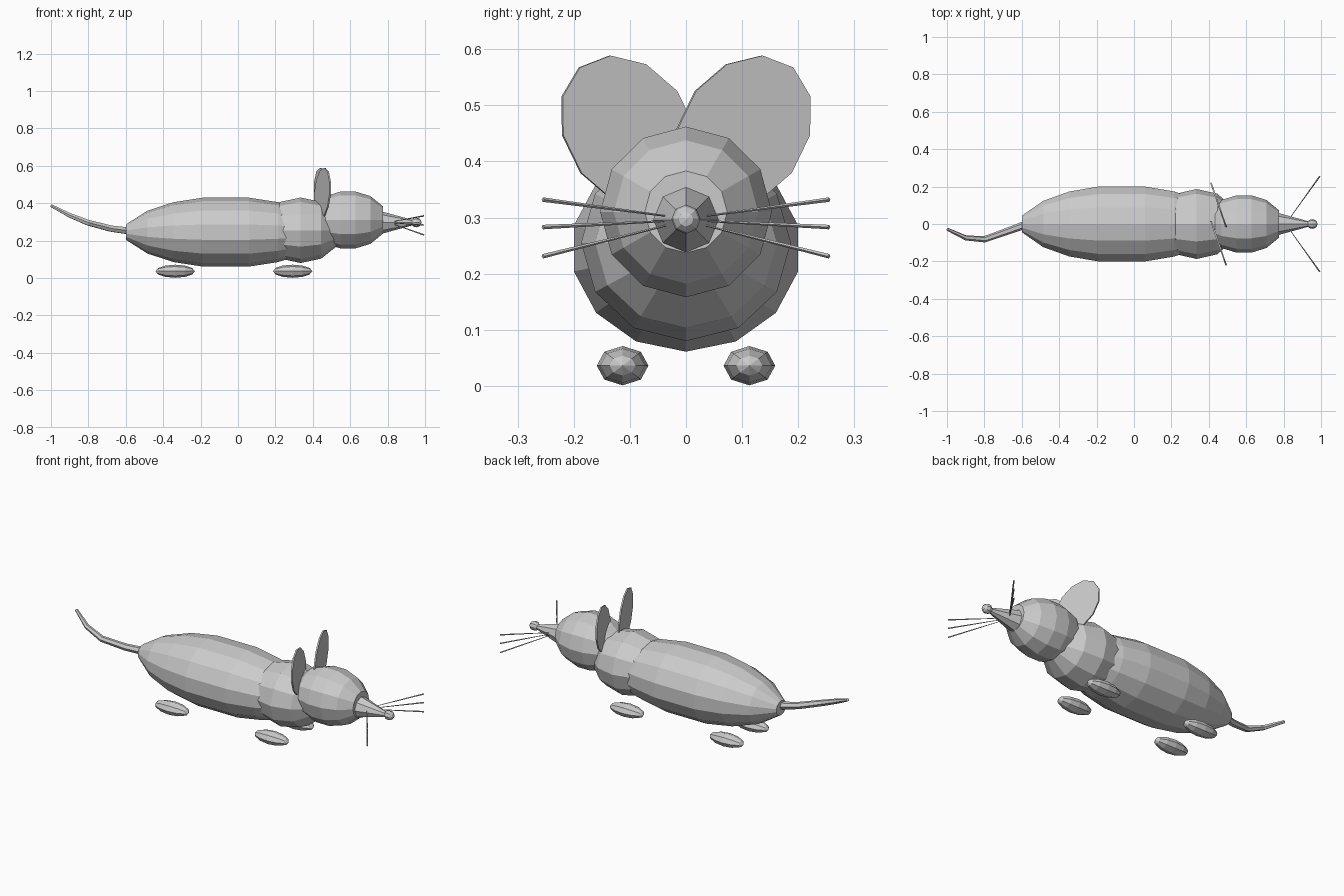
import bpy, bmesh, math
from mathutils import Vector, Matrix

if "Cube" in bpy.data.objects:
    bpy.data.objects.remove(bpy.data.objects["Cube"])


def finish(name, bm):
    bmesh.ops.recalc_face_normals(bm, faces=bm.faces)
    me = bpy.data.meshes.new(name)
    bm.to_mesh(me)
    bm.free()
    ob = bpy.data.objects.new(name, me)
    bpy.context.collection.objects.link(ob)
    return ob


def lathe(name, profile, ry, rz, y, z, sides):
    """Faceted form turned around the x axis; profile = (x, radius factor)."""
    bm = bmesh.new()
    rings = []
    for x, r in profile:
        rings.append([bm.verts.new((x, y + ry * r * math.sin(math.tau * i / sides),
                                    z + rz * r * math.cos(math.tau * i / sides)))
                      for i in range(sides)])
    for a, b in zip(rings, rings[1:]):
        for i in range(sides):
            j = (i + 1) % sides
            bm.faces.new((a[i], a[j], b[j], b[i]))
    bm.faces.new(rings[0])
    bm.faces.new(rings[-1])
    return finish(name, bm)


def ball_profile(x, length, bands):
    """Latitude rings of a ball, with tiny rings at the poles."""
    out = []
    for i in range(bands + 1):
        a = math.pi * i / bands
        out.append((x - length * math.cos(a), max(math.sin(a), 0.01)))
    return out


def rod(name, a, b, r1, r2, sides=4):
    a, b = Vector(a), Vector(b)
    d = b - a
    bm = bmesh.new()
    m = Matrix.Translation((a + b) / 2) @ d.to_track_quat('Z', 'Y').to_matrix().to_4x4()
    bmesh.ops.create_cone(bm, cap_ends=True, segments=sides, radius1=r1, radius2=r2,
                          depth=d.length, matrix=m)
    return finish(name, bm)


# Body, shoulders and head
half = [(0.535, 0.22), (0.42, 0.62), (0.28, 0.87), (0.125, 1.0)]
lathe("body", [(-0.065 - x, r) for x, r in half] + [(-0.065 + x, r) for x, r in half[::-1]],
      0.205, 0.184, 0, 0.245, 14)
lathe("shoulders", ball_profile(0.335, 0.22, 6), 0.187, 0.175, 0, 0.255, 12)
half = [(0.187, 0.48), (0.12, 0.84), (0.04, 1.0)]
lathe("head", [(0.588 - x, r) for x, r in half] + [(0.588 + x, r) for x, r in half[::-1]],
      0.153, 0.152, 0, 0.31, 12)

# Snout and nose
lathe("snout", [(0.76, 1.07), (0.95, 0.17)], 0.058, 0.058, 0, 0.296, 8)
lathe("nose", ball_profile(0.953, 0.028, 6), 0.026, 0.026, 0, 0.297, 8)

for side, tag in ((1, "left"), (-1, "right")):
    # Flat disc ear, leaning outward and turned about z
    bm = bmesh.new()
    m = (Matrix.Translation((0.452, side * 0.102, 0.4525))
         @ Matrix.Rotation(math.radians(19), 4, 'Z')
         @ Matrix.Rotation(math.radians(-39 * side), 4, 'X')
         @ Matrix.Diagonal((1, 0.116, 0.148, 1))
         @ Matrix.Rotation(math.radians(90), 4, 'Y'))
    bmesh.ops.create_cone(bm, cap_ends=True, segments=12, radius1=1, radius2=1,
                          depth=0.008, matrix=m)
    finish("ear_" + tag, bm)

    # Paws
    for x, end in ((0.292, "front"), (-0.336, "back")):
        lathe(f"{end}_paw_{tag}", ball_profile(x, 0.105, 6),
              0.046, 0.035, side * 0.113, 0.036, 8)

    # Whiskers
    for i, (z0, z1) in enumerate(((0.302, 0.332), (0.294, 0.283), (0.287, 0.231))):
        rod(f"whisker_{tag}_{i + 1}", (0.832, side * 0.03, z0), (0.993, side * 0.255, z1),
            0.0015, 0.004)

# Curved tapering tail
cu = bpy.data.curves.new("tail", 'CURVE')
cu.dimensions = '3D'
cu.bevel_depth = 0.021
cu.bevel_resolution = 1
cu.use_fill_caps = True
pts = [(-0.57, 0.0, 0.25, 1.0), (-0.68, -0.04, 0.264, 0.9), (-0.80, -0.082, 0.295, 0.8),
       (-0.90, -0.074, 0.335, 0.65), (-0.998, -0.028, 0.386, 0.4)]
sp = cu.splines.new('POLY')
sp.points.add(len(pts) - 1)
for p, (x, y, z, r) in zip(sp.points, pts):
    p.co = (x, y, z, 1)
    p.radius = r
sp.use_smooth = False
bpy.context.collection.objects.link(bpy.data.objects.new("tail", cu))
